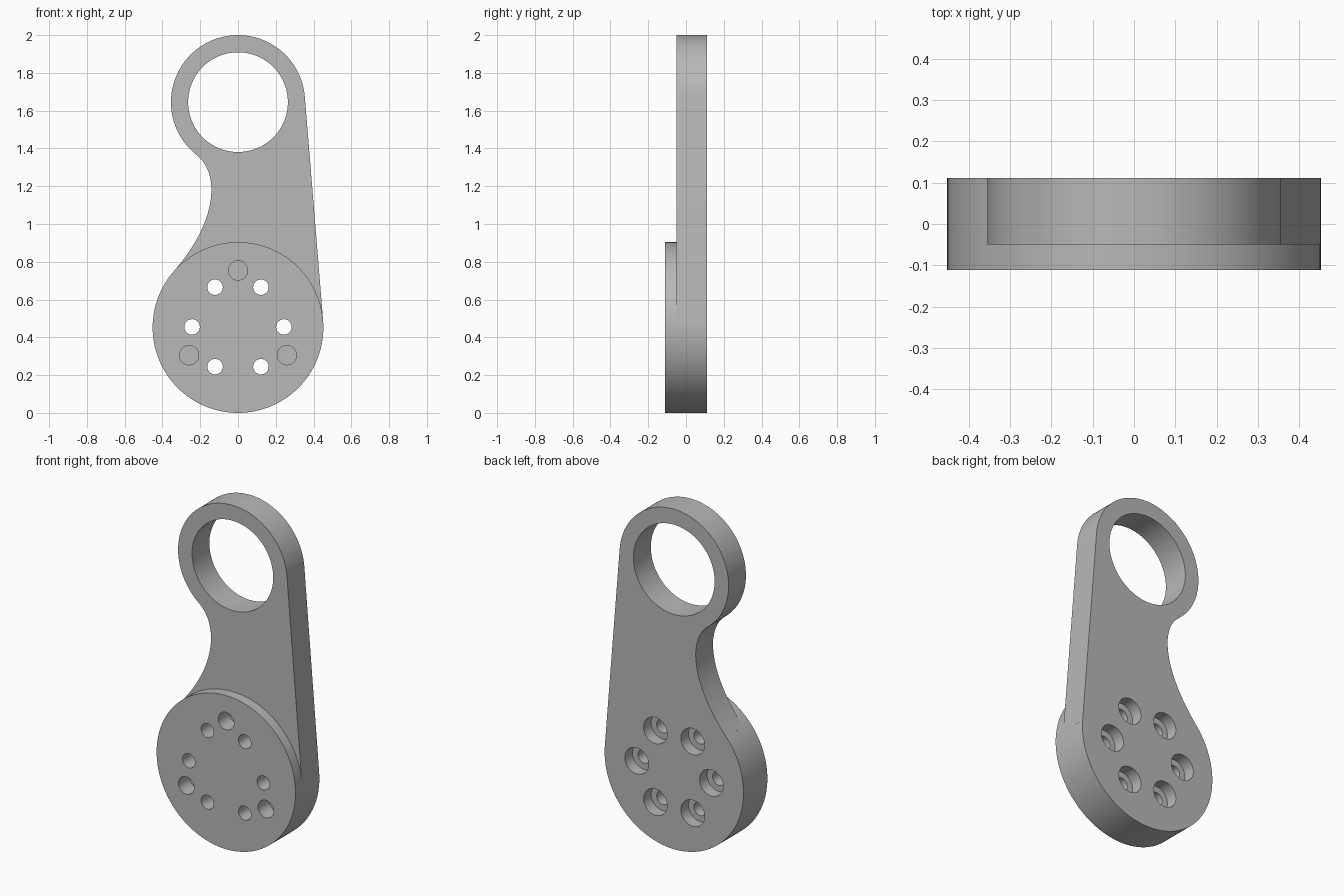
import bpy, bmesh
from math import sin, cos, pi, asin, radians
from mathutils import Vector
from mathutils.geometry import interpolate_bezier

cube = bpy.data.objects.get("Cube")
if cube:
    bpy.data.objects.remove(cube)

FRONT, STEP, BACK = -0.111, -0.05, 0.111
HUB_Z, HUB_R = 0.452, 0.452
EYE_Z, EYE_R, EYE_HOLE = 1.645, 0.355, 0.264

grey = bpy.data.materials.new("plain grey")
grey.use_nodes = True
grey.diffuse_color = (0.48, 0.48, 0.48, 1)
grey.node_tree.nodes["Principled BSDF"].inputs["Base Color"].default_value = grey.diffuse_color


def extrude(name, outline, y0, y1):
    """Solid from an (x, z) outline, extruded between two depths."""
    bm = bmesh.new()
    face = bm.faces.new([bm.verts.new((x, y0, z)) for x, z in outline])
    geom = bmesh.ops.extrude_face_region(bm, geom=[face])["geom"]
    for v in geom:
        if isinstance(v, bmesh.types.BMVert):
            v.co.y = y1
    bmesh.ops.recalc_face_normals(bm, faces=bm.faces[:])
    mesh = bpy.data.meshes.new(name)
    bm.to_mesh(mesh)
    bm.free()
    mesh.materials.append(grey)
    obj = bpy.data.objects.new(name, mesh)
    bpy.context.collection.objects.link(obj)
    return obj


def arc(x, z, r, start, end, steps):
    return [(x + r * cos(start + (end - start) * i / steps),
             z + r * sin(start + (end - start) * i / steps)) for i in range(steps + 1)]


def disc(name, x, z, r, y0, y1, sides=48):
    return extrude(name, arc(x, z, r, 0, 2 * pi, sides)[:-1], y0, y1)


# Arm: straight tangent on the left, arc over the eye, waist on the right
tilt = asin((HUB_R - EYE_R) / (EYE_Z - HUB_Z))
eye_end, hub_end = radians(231.7), radians(138.7)


def on_circle(z, r, a):
    return Vector((r * cos(a), z + r * sin(a), 0))


def tangent(a):
    return Vector((-sin(a), cos(a), 0))


p0, p3 = on_circle(EYE_Z, EYE_R, eye_end), on_circle(HUB_Z, HUB_R, hub_end)
waist = interpolate_bezier(p0, p0 + 0.17 * tangent(eye_end),
                           p3 - 0.335 * tangent(hub_end), p3, 32)
outline = [(HUB_R * cos(tilt), HUB_Z + HUB_R * sin(tilt))]
outline += arc(0, EYE_Z, EYE_R, tilt, eye_end, 72)
outline += [(p.x, p.y) for p in waist[1:]]
outline.append((0, HUB_Z - 0.1))
body = extrude("lever_arm", outline, STEP, BACK)

# Hub disc, joined to the arm
tools = [(disc("hub", 0, HUB_Z, HUB_R, FRONT, BACK, 128), "UNION")]


def drill(name, x, z, r, y0, y1, sides=48):
    tools.append((disc(name, x, z, r, y0, y1, sides), "DIFFERENCE"))


# Eye opening
drill("eye_cutter", 0, EYE_Z, EYE_HOLE, -0.3, 0.3, 96)
# Bolt holes, counterbored from the back
for i in range(6):
    x, z = 0.243 * cos(i * pi / 3), HUB_Z + 0.003 + 0.243 * sin(i * pi / 3)
    drill("bolt_cutter", x, z, 0.041, -0.3, 0.3)
    drill("counterbore_cutter", x, z, 0.077, BACK - 0.07, 0.3)
# Blind pin holes in the front
for i in range(3):
    a = pi / 2 + i * 2 * pi / 3
    drill("pin_cutter", 0.299 * cos(a), HUB_Z + 0.003 + 0.299 * sin(a), 0.051, -0.3, FRONT + 0.1)

for tool, operation in tools:
    mod = body.modifiers.new(tool.name, "BOOLEAN")
    mod.object, mod.operation, mod.solver = tool, operation, "EXACT"
    tool.hide_render = True

# Bake the result and drop the helpers
bpy.context.view_layer.update()
result = bpy.data.meshes.new_from_object(body.evaluated_get(bpy.context.evaluated_depsgraph_get()))
body.modifiers.clear()
body.data = result
for tool, _ in tools:
    bpy.data.objects.remove(tool)

bpy.ops.object.select_all(action="DESELECT")
body.select_set(True)
bpy.context.view_layer.objects.active = body
bpy.ops.object.shade_smooth_by_angle(angle=radians(30))
